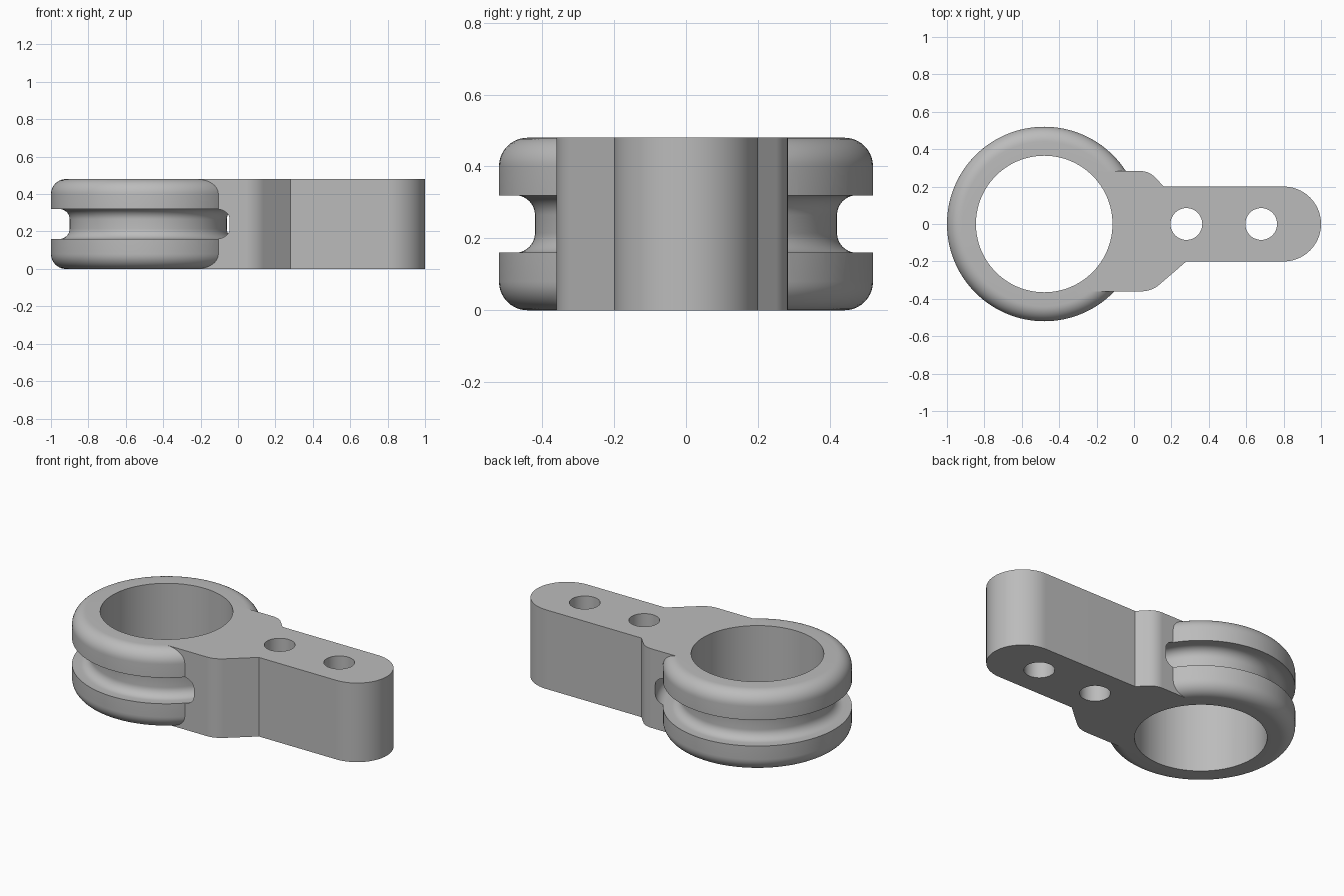
import bpy, bmesh, math
from mathutils import Vector

if "Cube" in bpy.data.objects:
    bpy.data.objects.remove(bpy.data.objects["Cube"])

H = 0.48
CX = -0.48  # ring axis

grey = bpy.data.materials.new("plain grey")
grey.diffuse_color = (0.5, 0.5, 0.5, 1)
grey.use_nodes = True
grey.node_tree.nodes["Principled BSDF"].inputs["Base Color"].default_value = grey.diffuse_color


def make(name, bm):
    bmesh.ops.recalc_face_normals(bm, faces=bm.faces)
    me = bpy.data.meshes.new(name)
    bm.to_mesh(me)
    bm.free()
    ob = bpy.data.objects.new(name, me)
    bpy.context.collection.objects.link(ob)
    me.materials.append(grey)
    return ob


def round_corners(corners, steps=10):
    """Outline from (x, y, tangent length); zero length keeps a sharp corner."""
    out = []
    n = len(corners)
    for i, (x, y, t) in enumerate(corners):
        p = Vector((x, y))
        if t == 0:
            out.append(p)
            continue
        a = (Vector(corners[i - 1][:2]) - p).normalized()
        b = (Vector(corners[(i + 1) % n][:2]) - p).normalized()
        half = a.angle(b) / 2
        r = t * math.tan(half)
        c = p + (a + b).normalized() * (r / math.sin(half))
        u, v = p + a * t - c, p + b * t - c
        ang = u.angle(v)
        for k in range(steps + 1):
            f = k / steps
            out.append(c + (u * math.sin((1 - f) * ang) + v * math.sin(f * ang)) / math.sin(ang))
    return out


def prism(name, pts, z0, z1):
    bm = bmesh.new()
    face = bm.faces.new([bm.verts.new((p[0], p[1], z0)) for p in pts])
    ext = bmesh.ops.extrude_face_region(bm, geom=[face])
    top = [g for g in ext["geom"] if isinstance(g, bmesh.types.BMVert)]
    bmesh.ops.translate(bm, verts=top, vec=(0, 0, z1 - z0))
    return make(name, bm)


def cylinder(name, x, r, n):
    pts = [(x + r * math.cos(2 * math.pi * i / n), r * math.sin(2 * math.pi * i / n)) for i in range(n)]
    return prism(name, pts, -0.1, H + 0.1)


def revolve(name, pts, n=128):
    """Closed (radius, z) profile turned about the ring axis."""
    bm = bmesh.new()
    rings = []
    for i in range(n):
        a = 2 * math.pi * i / n
        rings.append([bm.verts.new((CX + p[0] * math.cos(a), p[0] * math.sin(a), p[1])) for p in pts])
    m = len(pts)
    for i in range(n):
        p, q = rings[i], rings[(i + 1) % n]
        for j in range(m):
            k = (j + 1) % m
            bm.faces.new((p[j], q[j], q[k], p[k]))
    return make(name, bm)


def combine(target, other, op):
    mod = target.modifiers.new(op, "BOOLEAN")
    mod.operation = op
    mod.solver = "EXACT"
    mod.object = other
    bpy.context.view_layer.objects.active = target
    bpy.ops.object.modifier_apply(modifier=mod.name)
    bpy.data.objects.remove(other, do_unlink=True)


# Clamp ring with rounded outer rims
body = revolve("ring_bracket", round_corners(
    [(0.2, 0, 0), (0.52, 0, 0.08), (0.52, H, 0.08), (0.2, H, 0)]))

# Arm with a wide shoulder at the ring and a round end
arm = prism("arm", round_corners([
    (-0.3, -0.36, 0), (0.094, -0.36, 0.054), (0.28, -0.2, 0),
    (1.0, -0.2, 0.1999), (1.0, 0.2, 0.1999),
    (0.16, 0.2, 0), (0.08, 0.283, 0.045), (-0.3, 0.283, 0)], 20), 0, H)
combine(body, arm, "UNION")

# Bore, belt groove running right round, and bolt holes
combine(body, cylinder("bore", CX, 0.365, 128), "DIFFERENCE")
groove = revolve("groove", round_corners(
    [(0.42, 0.16, 0.055), (0.565, 0.16, 0.055), (0.565, 0.32, 0.055), (0.42, 0.32, 0.055)]))
combine(body, groove, "DIFFERENCE")
for x in (0.28, 0.68):
    combine(body, cylinder("bolt_hole", x, 0.085, 48), "DIFFERENCE")

# Smooth shading with crisp edges
bpy.ops.object.select_all(action="DESELECT")
body.select_set(True)
bpy.context.view_layer.objects.active = body
bpy.ops.object.shade_smooth_by_angle(angle=math.radians(30))
